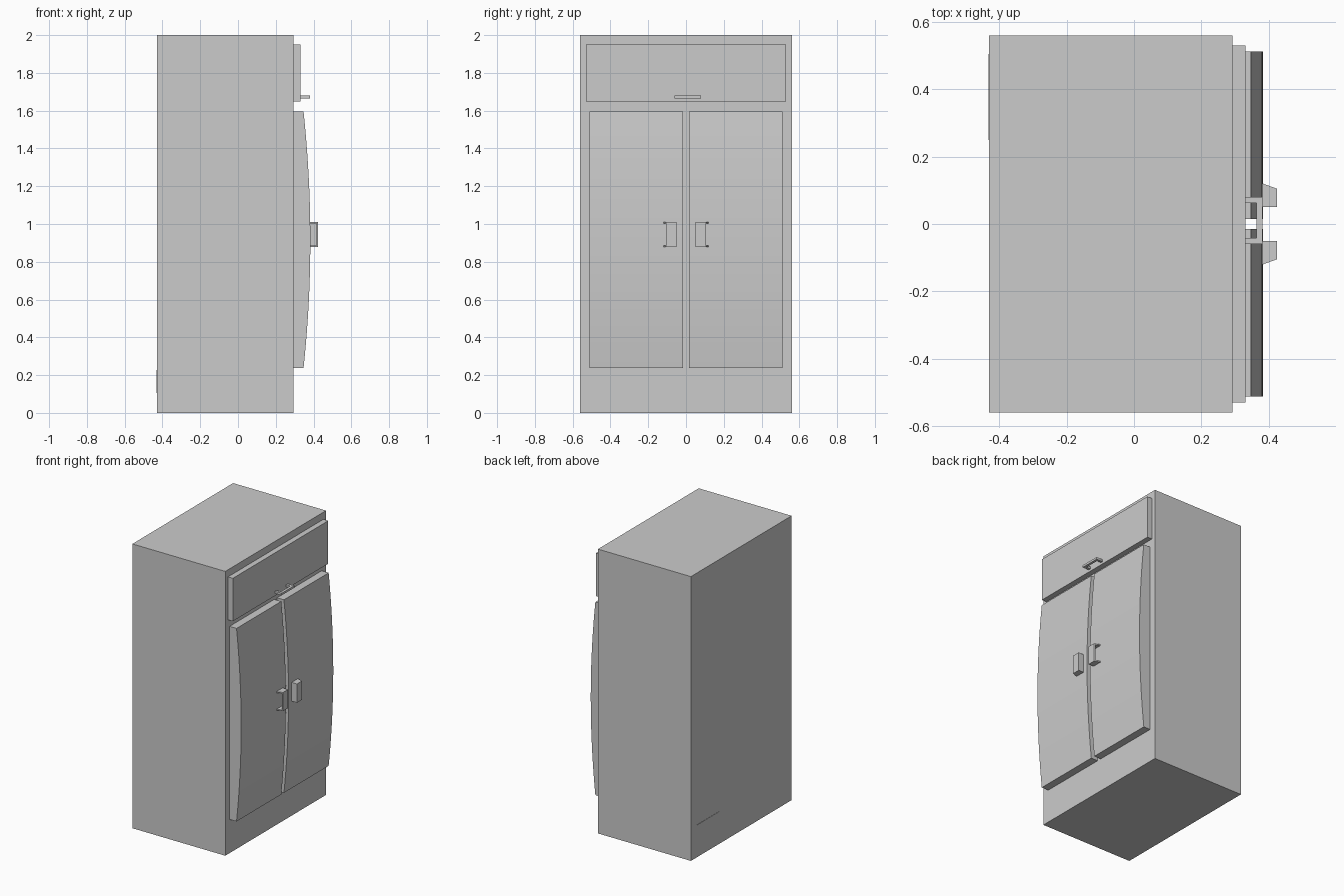
import bpy, bmesh

if "Cube" in bpy.data.objects:
    bpy.data.objects.remove(bpy.data.objects["Cube"])


def make(name, verts, faces, smooth=False):
    mesh = bpy.data.meshes.new(name)
    mesh.from_pydata(verts, [], faces)
    bm = bmesh.new()
    bm.from_mesh(mesh)
    bmesh.ops.recalc_face_normals(bm, faces=bm.faces)
    bm.to_mesh(mesh)
    bm.free()
    ob = bpy.data.objects.new(name, mesh)
    bpy.context.collection.objects.link(ob)
    if smooth:
        bpy.context.view_layer.objects.active = ob
        ob.select_set(True)
        bpy.ops.object.shade_smooth_by_angle(angle=0.5)
        ob.select_set(False)
    return ob


def extrude(name, profile, axis, lo, hi, smooth=False):
    """Prism from a closed profile, extruded along axis 1 (y) or 2 (z)."""
    n = len(profile)
    verts = []
    for level in (lo, hi):
        for a, b in profile:
            verts.append((a, level, b) if axis == 1 else (a, b, level))
    faces = [tuple(range(n)), tuple(range(n, 2 * n))]
    faces += [(i, (i + 1) % n, n + (i + 1) % n, n + i) for i in range(n)]
    return make(name, verts, faces, smooth)


def box(name, x0, x1, y0, y1, z0, z1):
    return extrude(name, [(x0, y0), (x1, y0), (x1, y1), (x0, y1)], 2, z0, z1)


# Cabinet body and upper flap
box("cabinet_body", -0.43, 0.293, -0.56, 0.56, 0, 2)
box("upper_panel", 0.293, 0.331, -0.53, 0.53, 1.648, 1.95)

# U-shaped pull on the upper flap
pull = [(0.331, -0.06), (0.382, -0.06), (0.382, 0.08), (0.331, 0.08),
        (0.331, 0.062), (0.364, 0.062), (0.364, -0.042), (0.331, -0.042)]
extrude("upper_pull", pull, 2, 1.664, 1.679)

# Bowed door profile in x-z
SEG = 20
bow = [(0.293, 0.237), (0.293, 1.595)]
for i in range(SEG + 1):
    t = 1 - 2 * i / SEG
    bow.append((0.347 + 0.036 * (1 - t * t), 0.916 + 0.679 * t))

for side, s in (("left", -1), ("right", 1)):
    extrude(side + "_door", bow, 1, s * 0.015, s * 0.512, True)

    # Door handle: front plate and inner wall, capped top and bottom, open outward
    inner = [(0.38, 0.05), (0.424, 0.05), (0.424, 0.105), (0.416, 0.107),
             (0.416, 0.058), (0.38, 0.058)]
    extrude(side + "_handle_grip", [(x, s * y) for x, y in inner], 2, 0.886, 1.002)
    cap = [(0.38, s * 0.05), (0.424, s * 0.05), (0.424, s * 0.105), (0.38, s * 0.121)]
    for end, z in (("bottom", 0.878), ("top", 1.002)):
        extrude(side + "_handle_cap_" + end, cap, 2, z, z + 0.008)

# Small pale plate low on the back
plate = box("back_plate", -0.432, -0.425, 0.25, 0.505, 0.105, 0.228)
pale = bpy.data.materials.new("pale_grey")
pale.diffuse_color = (0.8, 0.8, 0.8, 1)
pale.use_nodes = True
pale.node_tree.nodes["Principled BSDF"].inputs["Base Color"].default_value = pale.diffuse_color
plate.data.materials.append(pale)
